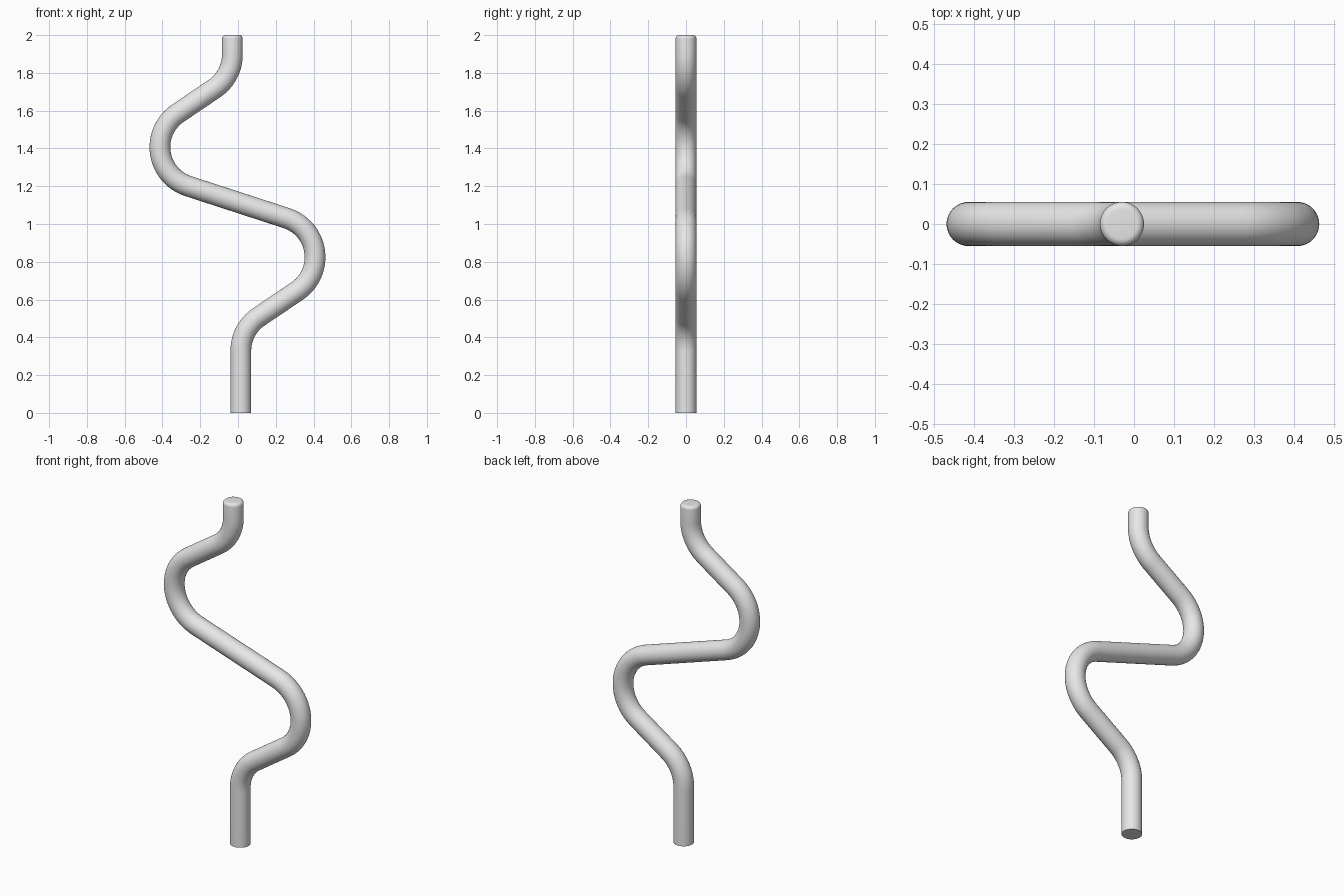
import bpy, bmesh, math
from mathutils import Vector

if "Cube" in bpy.data.objects:
    bpy.data.objects.remove(bpy.data.objects["Cube"], do_unlink=True)

TUBE_R = 0.055      # tube radius
BEND_R = 0.217      # centreline radius of every bend
EDGE_R = 0.018      # rounding of the upper end
SIDES = 48
ARC_STEPS = 24
Y = Vector((0, 1, 0))

# Corners of the bent centreline, as (x, z), from the floor up
corners = [Vector((x, 0, z)) for x, z in (
    (0.015, 0), (0.015, 0.444), (0.681, 0.893),
    (-0.686, 1.338), (-0.03, 1.781), (-0.03, 2))]


def fillet(a, b, c):
    """Points and directions along the bend that rounds corner b."""
    d1, d2 = (b - a).normalized(), (c - b).normalized()
    turn = d1.angle(d2)
    start = b - d1 * BEND_R * math.tan(turn / 2)
    side = (d2 - d1 * d1.dot(d2)).normalized()
    for i in range(ARC_STEPS + 1):
        t = turn * i / ARC_STEPS
        s, k = math.sin(t), math.cos(t)
        yield start + BEND_R * (d1 * s + side * (1 - k)), d1 * k + side * s


# Stations along the tube: position, direction, radius
up = Vector((0, 0, 1))
stations = [(corners[0], up, TUBE_R)]
for a, b, c in zip(corners, corners[1:], corners[2:]):
    stations += [(p, d, TUBE_R) for p, d in fillet(a, b, c)]
for i in range(7):
    t = math.pi / 2 * i / 6
    stations.append((corners[-1] - up * EDGE_R * (1 - math.sin(t)), up,
                     TUBE_R - EDGE_R * (1 - math.cos(t))))

# Sweep a circle through the stations and cap both ends
bm = bmesh.new()
rings = []
for p, d, r in stations:
    across = Y.cross(d)
    rings.append([bm.verts.new(p + r * (across * math.cos(q) + Y * math.sin(q)))
                  for q in (math.tau * j / SIDES for j in range(SIDES))])
for lo, hi in zip(rings, rings[1:]):
    for j in range(SIDES):
        k = (j + 1) % SIDES
        bm.faces.new((lo[j], lo[k], hi[k], hi[j]))
bm.faces.new(rings[0][::-1])
bm.faces.new(rings[-1])
bmesh.ops.recalc_face_normals(bm, faces=bm.faces)

mesh = bpy.data.meshes.new("bent_tube")
bm.to_mesh(mesh)
bm.free()
tube = bpy.data.objects.new("bent_tube", mesh)
bpy.context.collection.objects.link(tube)

# Plain grey material
grey = bpy.data.materials.new("light_grey")
grey.use_nodes = True
grey.diffuse_color = (0.8, 0.8, 0.8, 1)
grey.node_tree.nodes["Principled BSDF"].inputs["Base Color"].default_value = grey.diffuse_color
mesh.materials.append(grey)

# Smooth sides, crisp lower rim
bpy.ops.object.select_all(action='DESELECT')
tube.select_set(True)
bpy.context.view_layer.objects.active = tube
bpy.ops.object.shade_smooth_by_angle(angle=math.radians(35))
